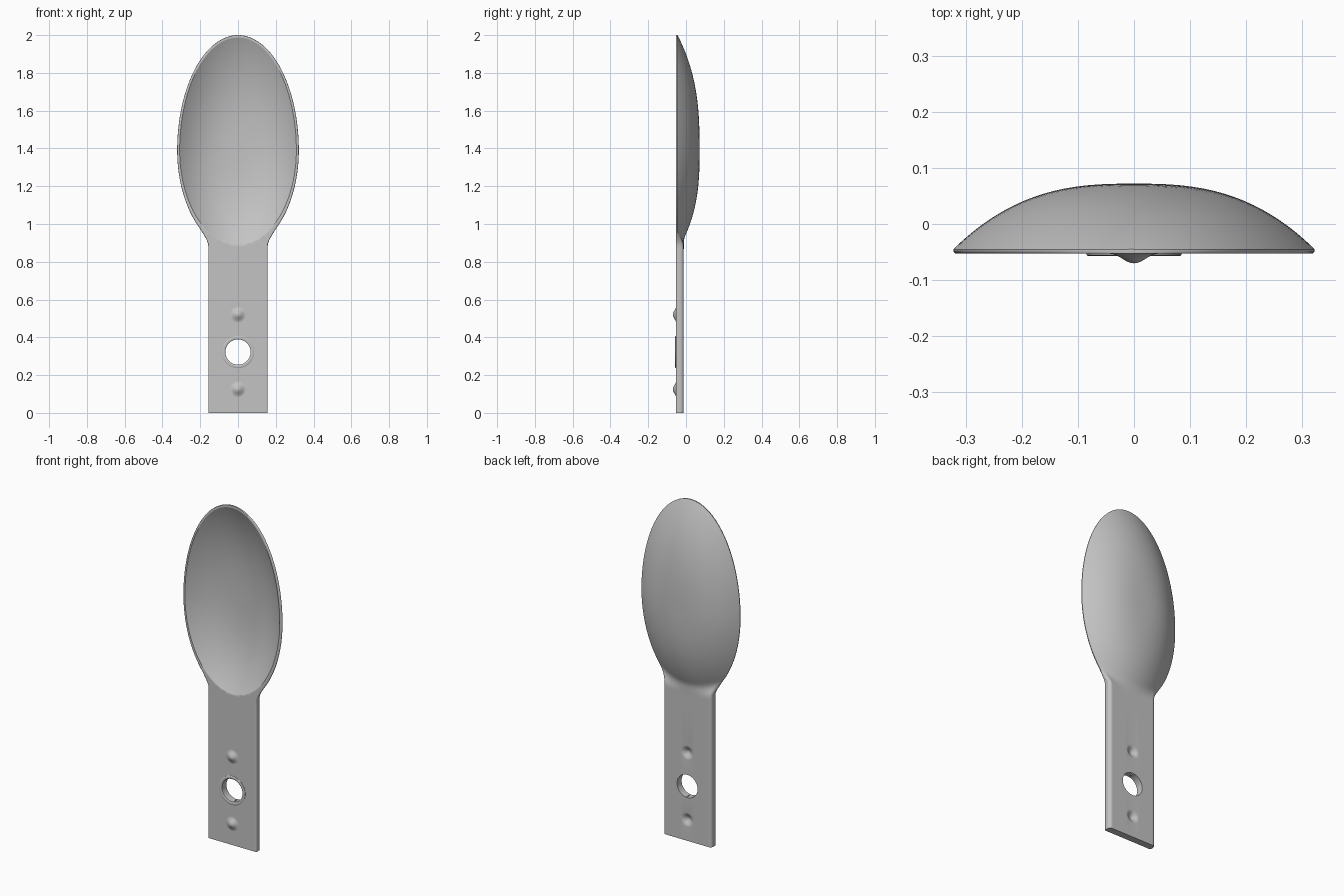
import bpy, bmesh, math

if "Cube" in bpy.data.objects:
    bpy.data.objects.remove(bpy.data.objects["Cube"])

FRONT, BACK, RIM = -0.053, -0.012, -0.045   # y levels
MID, HALF, TOP_LEN, LOW_LEN = 1.39, 0.322, 0.61, 0.53   # bowl ellipse
HANDLE = 0.157

grey = bpy.data.materials.new("Steel grey")
grey.use_nodes = True
colour = (0.55, 0.55, 0.55, 1)
grey.diffuse_color = colour
grey.node_tree.nodes["Principled BSDF"].inputs["Base Color"].default_value = colour


def smooth_max(a, b, k):
    h = max(k - abs(a - b), 0) / k
    return max(a, b) + h * h * k / 4


def round_drop(d, r):
    return r - math.sqrt(max(r * r - (r - d) ** 2, 0)) if d < r else 0


def half_width(z):
    q = (z - MID) / (TOP_LEN if z > MID else LOW_LEN)
    w = HALF * math.sqrt(max(1 - q * q, 0))
    return max(w, 0.001) if z > MID else smooth_max(w, HANDLE, 0.06)


def back_y(x, z, w):
    q = (z - MID) / (TOP_LEN if z > MID else LOW_LEN)
    r = math.hypot(x / HALF, q)
    bowl = max(RIM + 0.117 * (1 - r ** 2.7), -0.06)
    s = min(max((z - 0.88) / 0.17, 0), 1)
    fade = 0.08 * s * s * (3 - 2 * s)
    handle = BACK - fade - round_drop(w - abs(x), 0.018)
    return max(smooth_max(bowl, handle, 0.03), RIM)


def loft(name, loops):
    """Skin closed loops of points and cap both ends."""
    bm = bmesh.new()
    rings = [[bm.verts.new(p) for p in loop] for loop in loops]
    n = len(rings[0])
    for a, b in zip(rings, rings[1:]):
        for i in range(n):
            j = (i + 1) % n
            bm.faces.new((a[i], a[j], b[j], b[i]))
    bm.faces.new(rings[0])
    bm.faces.new(rings[-1])
    bmesh.ops.recalc_face_normals(bm, faces=bm.faces)
    mesh = bpy.data.meshes.new(name)
    bm.to_mesh(mesh)
    bm.free()
    mesh.materials.append(grey)
    ob = bpy.data.objects.new(name, mesh)
    bpy.context.collection.objects.link(ob)
    return ob


def circle(r, y, z, n=48):
    return [(r * math.cos(math.tau * i / n), y, z + r * math.sin(math.tau * i / n))
            for i in range(n)]


def bump(name, z, base, sink):
    """Bell-shaped stud pointing to the front."""
    loops = [circle(0.042, base + sink, z)]
    for i in range(11):
        t = i / 10
        h = 0.0085 * (1 - math.cos(math.pi * t))
        loops.append(circle(0.042 * (1 - t) + 0.0004, base - h, z))
    return loft(name, loops)


def finish(ob):
    bpy.ops.object.select_all(action='DESELECT')
    ob.select_set(True)
    bpy.context.view_layer.objects.active = ob
    bpy.ops.object.shade_smooth_by_angle(angle=math.radians(35))


# Spoon body: handle and solid bowl, lofted from cross-sections
COLS = 48
rows = [0, 0.4, 0.8] + [0.82 + 0.57 * i / 38 for i in range(39)]
rows += [MID + TOP_LEN * math.sin(math.pi / 2 * i / 32) for i in range(1, 33)]
sections = []
for z in rows:
    w = half_width(z)
    xs = [w * math.sin(math.pi / 2 * (2 * i / COLS - 1)) for i in range(COLS + 1)]
    loop = [(x, back_y(x, z, w), z) for x in xs]
    loop += [(x, FRONT + round_drop(w - abs(x), 0.006), z) for x in reversed(xs)]
    sections.append(loop)
body = loft("spoon_body", sections)

# Cutter for the bowl hollow
hollow = []
for i in range(-1, 33):
    r = 1 if i < 0 else max(math.cos(math.pi / 2 * i / 32), 0.002)
    y = -0.1 if i < 0 else FRONT + 0.106 * (1 - r ** 2.6)
    loop = []
    for k in range(96):
        a = math.tau * k / 96
        length = 0.597 if math.sin(a) > 0 else 0.5
        loop.append((0.309 * r * math.cos(a), y, MID + length * r * math.sin(a)))
    hollow.append(loop)
cutters = [loft("bowl_cutter", hollow)]

# Cutters for the round hole and the back dimples
HOLE_Z, STUDS = 0.322, (0.125, 0.52)
cutters.append(loft("hole_cutter", [circle(0.067, -0.1, HOLE_Z), circle(0.067, 0.1, HOLE_Z)]))
cutters += [bump("dimple_cutter", z, BACK, 0.02) for z in STUDS]

bpy.context.view_layer.objects.active = body
for c in cutters:
    c.hide_render = True
    m = body.modifiers.new("cut", 'BOOLEAN')
    m.operation, m.solver, m.object = 'DIFFERENCE', 'EXACT', c
    bpy.ops.object.modifier_apply(modifier=m.name)
for c in cutters:
    bpy.data.objects.remove(c)
finish(body)

# Studs on the front of the handle
for name, z in zip(("lower_stud", "upper_stud"), STUDS):
    finish(bump(name, z, FRONT, 0.003))

# Raised ring around the hole
profile = [(0.085, FRONT + 0.002), (0.085, FRONT - 0.002), (0.082, FRONT - 0.004),
           (0.072, FRONT - 0.004), (0.067, FRONT - 0.001), (0.067, FRONT + 0.002)]
bm = bmesh.new()
rings = [[bm.verts.new(p) for p in circle(r, y, HOLE_Z)] for r, y in profile]
for a, b in zip(rings, rings[1:] + rings[:1]):
    for i in range(48):
        j = (i + 1) % 48
        bm.faces.new((a[i], a[j], b[j], b[i]))
bmesh.ops.recalc_face_normals(bm, faces=bm.faces)
mesh = bpy.data.meshes.new("hole_ring")
bm.to_mesh(mesh)
bm.free()
mesh.materials.append(grey)
ring = bpy.data.objects.new("hole_ring", mesh)
bpy.context.collection.objects.link(ring)
finish(ring)
